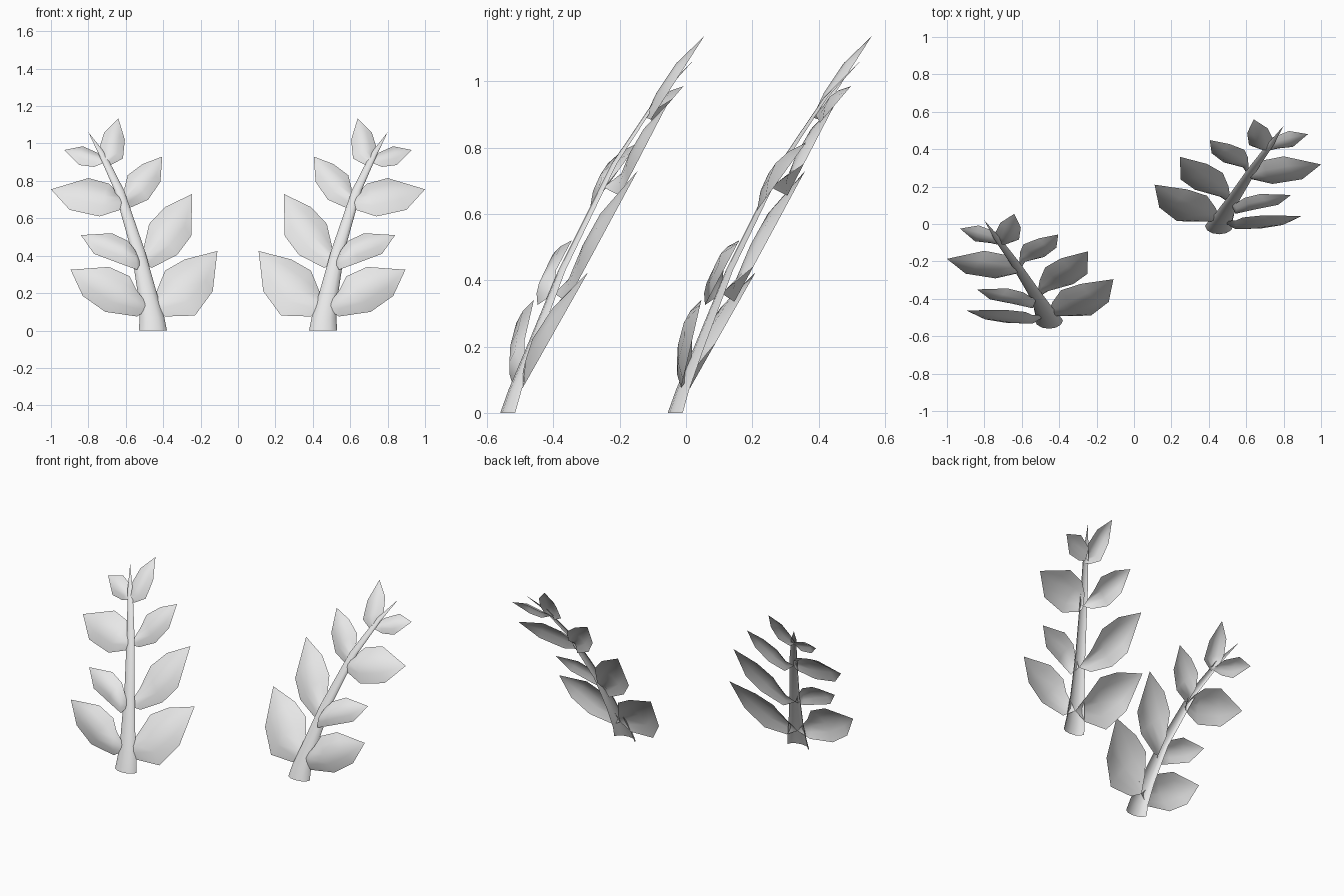
import bpy
import bmesh
from math import sin, cos, pi
from mathutils import Vector

cube = bpy.data.objects.get("Cube")
if cube:
    bpy.data.objects.remove(cube, do_unlink=True)

pale = bpy.data.materials.new("pale_grey")
pale.use_nodes = True
colour = (0.8, 0.8, 0.8, 1)
pale.diffuse_color = colour
pale.node_tree.nodes["Principled BSDF"].inputs["Base Color"].default_value = colour

# Stem: x, y, z, half width
stem_path = [(-0.455, -0.56, 0, 0.075), (-0.46, -0.535, 0.07, 0.066),
             (-0.485, -0.48, 0.2, 0.051), (-0.535, -0.385, 0.43, 0.036),
             (-0.635, -0.225, 0.75, 0.026), (-0.73, -0.09, 0.95, 0.018),
             (-0.8, 0.02, 1.06, 0)]


def stem_centre(z):
    """Point inside the stem at a given height."""
    for a, b in zip(stem_path, stem_path[1:]):
        if z <= b[2]:
            x, y, _, r = Vector(a).lerp(Vector(b), (z - a[2]) / (b[2] - a[2]))
            return Vector((x, y + 0.4 * r, z))


def strip_mesh(name, rows, side):
    """Skin neighbouring rows of points; a row of one point closes to a tip."""
    bm = bmesh.new()
    place = (lambda p: p) if side < 0 else (lambda p: Vector((-p.x, p.y + 0.505, p.z)))
    loops = [[bm.verts.new(place(p)) for p in row] for row in rows]
    for a, b in zip(loops, loops[1:]):
        for i in range(max(len(a), len(b)) - 1):
            corners = []
            for v in (a[min(i, len(a) - 1)], a[min(i + 1, len(a) - 1)],
                      b[min(i + 1, len(b) - 1)], b[min(i, len(b) - 1)]):
                if v not in corners:
                    corners.append(v)
            face = bm.faces.new(corners)
            face.normal_update()
            if face.normal.y > 0:
                face.normal_flip()
            face.smooth = True
    mesh = bpy.data.meshes.new(name)
    bm.to_mesh(mesh)
    bm.free()
    mesh.materials.append(pale)
    obj = bpy.data.objects.new(name, mesh)
    bpy.context.collection.objects.link(obj)


def stem(name, side):
    """Tapering half-round stem, open at the back."""
    rows = []
    for x, y, z, r in stem_path:
        if r == 0:
            rows.append([Vector((x, y, z))])
            continue
        angles = [pi * i / 6 for i in range(7)]
        rows.append([Vector((x + r * cos(t), y + 0.6 * r * (1 - sin(t)), z))
                     for t in angles])
    strip_mesh(name, rows, side)


def leaf(name, plane, root_height, tip, upper, lower, side):
    """Cupped leaf: its rim lies in a leaning plane, its midrib bulges forward."""
    offset, slope = plane
    normal = Vector((0, -1, slope)).normalized()

    def rim(p):
        return Vector((p[0], offset + slope * p[1], p[1]))

    rows = [[stem_centre(root_height)]]
    for u, l in zip(upper, lower):
        a, b = rim(u), rim(l)
        mid = (a + b) / 2
        lift = normal * (0.015 + (a - b).length * 0.1)
        rows.append([a, a.lerp(mid, 0.5) + lift * 0.7, mid + lift,
                     b.lerp(mid, 0.5) + lift * 0.7, b])
    rows.append([rim(tip)])
    strip_mesh(name, rows, side)


# Leaves: rim plane, root height, tip, upper edge, lower edge
leaves = {
    "inner_leaf_bottom": ((-0.535, 0.565), 0.12, (-0.11, 0.425),
                          [(-0.435, 0.21), (-0.39, 0.32), (-0.285, 0.38)],
                          [(-0.39, 0.075), (-0.23, 0.08), (-0.135, 0.21)]),
    "outer_leaf_bottom": ((-0.537, 0.23), 0.12, (-0.895, 0.325),
                          [(-0.545, 0.22), (-0.58, 0.29), (-0.69, 0.34)],
                          [(-0.54, 0.075), (-0.71, 0.1), (-0.83, 0.185)]),
    "inner_leaf_low": ((-0.54, 0.54), 0.36, (-0.245, 0.73),
                       [(-0.505, 0.44), (-0.475, 0.57), (-0.39, 0.66)],
                       [(-0.46, 0.335), (-0.325, 0.405), (-0.25, 0.505)]),
    "outer_leaf_low": ((-0.62, 0.53), 0.36, (-0.84, 0.51),
                       [(-0.55, 0.43), (-0.59, 0.48), (-0.675, 0.52)],
                       [(-0.54, 0.325), (-0.65, 0.365), (-0.77, 0.41)]),
    "inner_leaf_high": ((-0.54, 0.52), 0.68, (-0.405, 0.93),
                        [(-0.61, 0.75), (-0.59, 0.83), (-0.51, 0.89)],
                        [(-0.58, 0.655), (-0.48, 0.7), (-0.415, 0.795)]),
    "outer_leaf_high": ((-0.73, 0.72), 0.67, (-1, 0.755),
                        [(-0.64, 0.735), (-0.69, 0.785), (-0.8, 0.815)],
                        [(-0.63, 0.645), (-0.74, 0.61), (-0.9, 0.645)]),
    "inner_leaf_top": ((-0.672, 0.64), 0.89, (-0.64, 1.135),
                       [(-0.735, 0.93), (-0.74, 0.98), (-0.715, 1.06)],
                       [(-0.68, 0.885), (-0.615, 0.92), (-0.605, 1.02)]),
    "outer_leaf_top": ((-0.845, 0.85), 0.9, (-0.93, 0.965),
                       [(-0.74, 0.945), (-0.83, 0.985)],
                       [(-0.77, 0.875), (-0.85, 0.885)]),
}

# Two mirrored sprigs, the left one set further back
for side, label in ((-1, "right"), (1, "left")):
    stem(label + "_stem", side)
    for part, shape in leaves.items():
        leaf(label + "_" + part, *shape, side)
